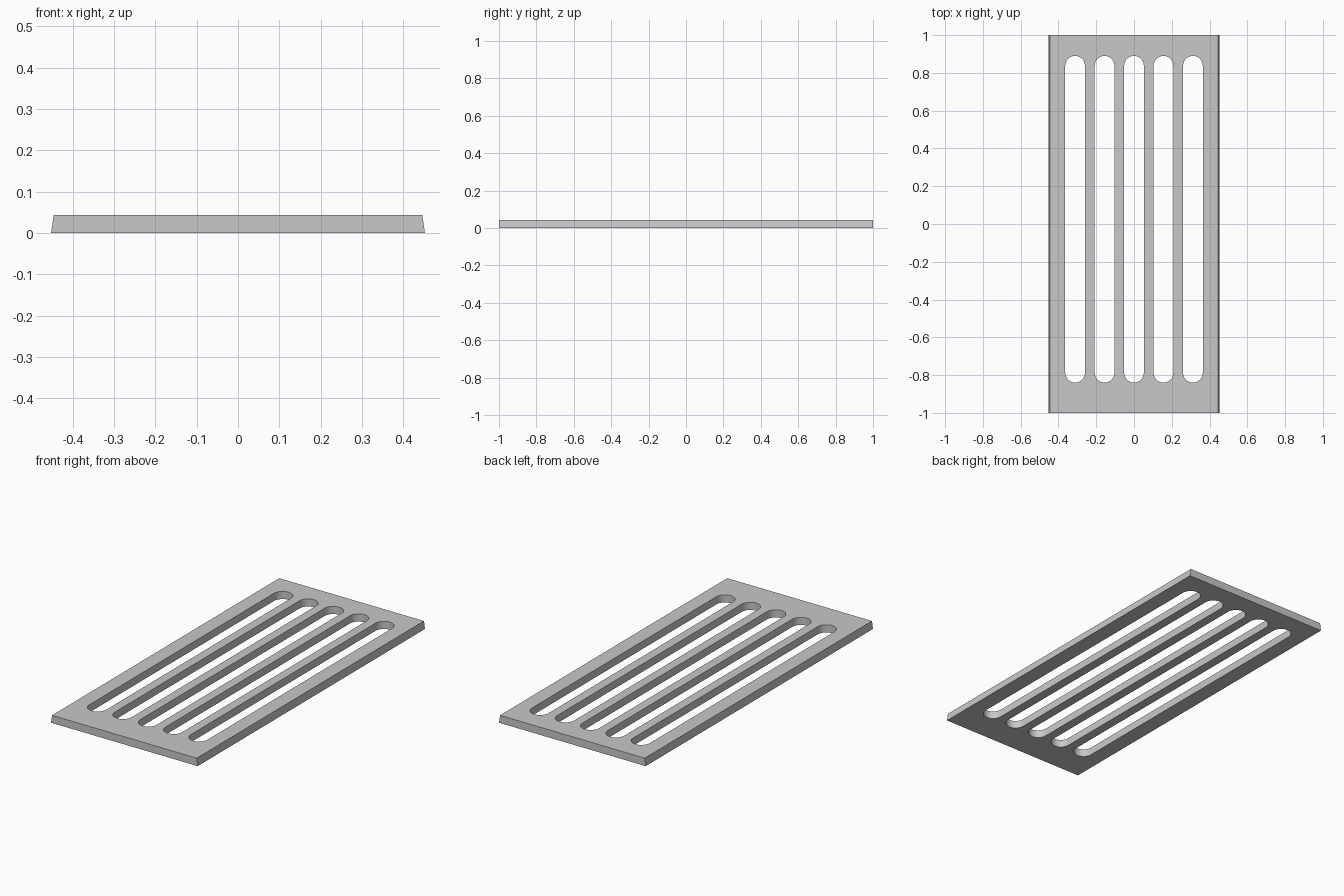
import bpy
import bmesh
from math import cos, sin, pi, radians
from mathutils import Vector

cube = bpy.data.objects.get("Cube")
if cube:
    bpy.data.objects.remove(cube, do_unlink=True)

HALF_WIDTH, HALF_LENGTH, HEIGHT = 0.452, 1.0, 0.043
TOP_HALF_WIDTH = 0.446
SLOT_RADIUS, SLOT_SPACING, SLOT_COUNT = 0.052, 0.156, 5
SLOT_FRONT, SLOT_BACK = -0.84, 0.89
ARC_STEPS = 16

# Plain grey metal
grey = bpy.data.materials.new("grey metal")
grey.use_nodes = True
colour = (0.58, 0.58, 0.58, 1)
grey.diffuse_color = colour
grey.node_tree.nodes["Principled BSDF"].inputs["Base Color"].default_value = colour


def slot_outline(cx):
    """Long slot with a half circle at each end."""
    points = []
    for cy, start in ((SLOT_BACK - SLOT_RADIUS, 0), (SLOT_FRONT + SLOT_RADIUS, pi)):
        for i in range(ARC_STEPS + 1):
            a = start + pi * i / ARC_STEPS
            points.append((cx + SLOT_RADIUS * cos(a), cy + SLOT_RADIUS * sin(a)))
    return points


def add_loop(bm, points):
    verts = [bm.verts.new((x, y, 0)) for x, y in points]
    return [bm.edges.new((v, verts[(i + 1) % len(verts)])) for i, v in enumerate(verts)]


# Flat sheet with five slots
bm = bmesh.new()
edges = add_loop(bm, [(sx * HALF_WIDTH, sy * HALF_LENGTH)
                      for sx, sy in ((-1, -1), (1, -1), (1, 1), (-1, 1))])
for i in range(SLOT_COUNT):
    edges += add_loop(bm, slot_outline((i - (SLOT_COUNT - 1) / 2) * SLOT_SPACING))
bmesh.ops.triangle_fill(bm, edges=edges, use_beauty=True, normal=Vector((0, 0, 1)))

# Thickness, with the long outer sides leaning in towards the top
result = bmesh.ops.extrude_face_region(bm, geom=bm.faces[:], use_keep_orig=True)
for v in result["geom"]:
    if isinstance(v, bmesh.types.BMVert):
        v.co.z = HEIGHT
        if abs(v.co.x) > TOP_HALF_WIDTH:
            v.co.x = TOP_HALF_WIDTH if v.co.x > 0 else -TOP_HALF_WIDTH
bmesh.ops.recalc_face_normals(bm, faces=bm.faces[:])

mesh = bpy.data.meshes.new("slotted_grate")
bm.to_mesh(mesh)
bm.free()
mesh.materials.append(grey)
grate = bpy.data.objects.new("slotted_grate", mesh)
bpy.context.collection.objects.link(grate)

# Smooth slot ends, sharp rims
bpy.ops.object.select_all(action="DESELECT")
grate.select_set(True)
bpy.context.view_layer.objects.active = grate
bpy.ops.object.shade_smooth_by_angle(angle=radians(30))
